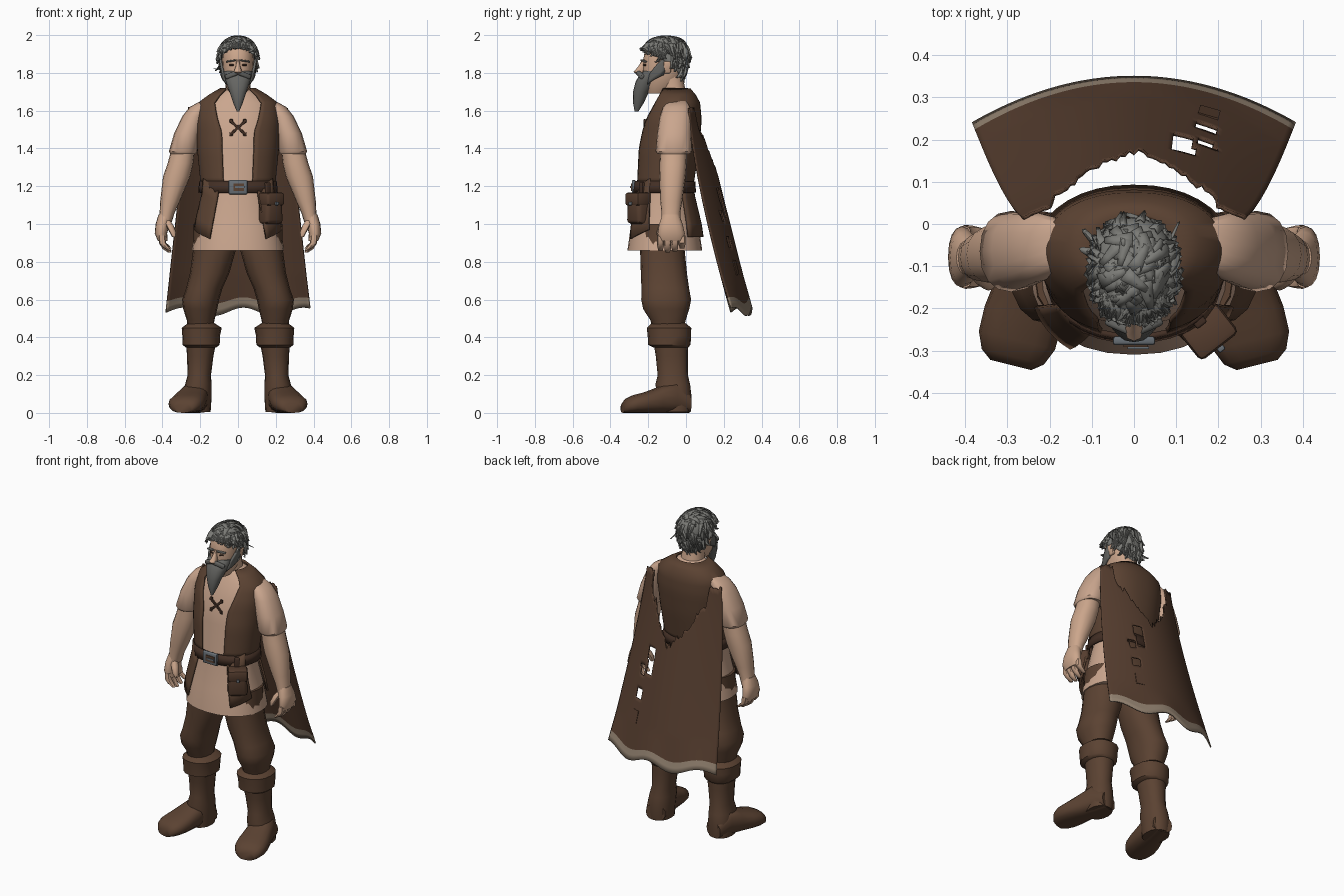
import bpy, bmesh, math, random
from math import sin, cos, pi, radians
from mathutils import Matrix, Vector

random.seed(4)
if "Cube" in bpy.data.objects:
    bpy.data.objects.remove(bpy.data.objects["Cube"])


def material(name, *rgb):
    m = bpy.data.materials.new(name)
    m.use_nodes = True
    m.diffuse_color = (*rgb, 1)
    m.node_tree.nodes["Principled BSDF"].inputs["Base Color"].default_value = (*rgb, 1)
    return m


SKIN = material("skin", .60, .38, .26)
LINEN = material("linen", .59, .38, .27)
BROWN = material("brown cloth", .105, .055, .032)
CAPE = material("cape brown", .092, .047, .028)
BELT = material("dark leather", .055, .028, .018)
HAIR = material("grey hair", .2, .2, .185)
BEARD = material("dark grey beard", .13, .13, .122)
TRIM = material("pale trim", .3, .23, .168)
METAL = material("buckle metal", .14, .16, .18)


def finish(name, bm, mats, mirror=False, thick=0, angle=45):
    bmesh.ops.recalc_face_normals(bm, faces=bm.faces)
    me = bpy.data.meshes.new(name)
    bm.to_mesh(me)
    bm.free()
    for m in mats if isinstance(mats, list) else [mats]:
        me.materials.append(m)
    me.shade_smooth()
    me.set_sharp_from_angle(angle=radians(angle))
    ob = bpy.data.objects.new(name, me)
    bpy.context.collection.objects.link(ob)
    if thick:
        mod = ob.modifiers.new("thickness", "SOLIDIFY")
        mod.thickness, mod.offset = thick, 1
    if mirror:
        ob.modifiers.new("mirror", "MIRROR")


def loft(name, rings, mat, sides=16, mirror=False, matrix=None, power=.9):
    """Skin over oval rings given as x, y, z, half width, half depth."""
    bm = bmesh.new()
    def soft(c):
        return math.copysign(abs(c) ** power, c)
    loops = []
    for x, y, z, rx, ry in rings:
        loops.append([bm.verts.new((x + rx * soft(sin(2 * pi * i / sides)),
                                    y - ry * soft(cos(2 * pi * i / sides)), z)) for i in range(sides)])
    for a, b in zip(loops, loops[1:]):
        for i in range(sides):
            j = (i + 1) % sides
            bm.faces.new((a[i], a[j], b[j], b[i]))
    bm.faces.new(loops[0])
    bm.faces.new(loops[-1])
    if matrix:
        bm.transform(matrix)
    finish(name, bm, mat, mirror)


def grid(bm, cols, rows, fn):
    """Sheet of faces from fn(u, v); returns faces by row."""
    vs = [[bm.verts.new(fn(i / cols, j / rows)) for i in range(cols + 1)] for j in range(rows + 1)]
    return [[bm.faces.new((vs[j][i], vs[j][i + 1], vs[j + 1][i + 1], vs[j + 1][i]))
             for i in range(cols)] for j in range(rows)]


def on_profile(profile, angle, z, grow=0, power=.9):
    """Point on a lofted body at an angle from the front."""
    z = min(max(z, profile[0][2]), profile[-1][2])
    for lo, hi in zip(profile, profile[1:]):
        if z <= hi[2]:
            break
    t = (z - lo[2]) / (hi[2] - lo[2])
    x, y, _, rx, ry = [a + (b - a) * t for a, b in zip(lo, hi)]
    s, c = [math.copysign(abs(k) ** power, k) for k in (sin(angle), cos(angle))]
    return Vector((x + (rx + grow) * s, y - (ry + grow) * c, z))


def shell(name, profile, fn, mat, cols, rows, grow=.01, thick=.012, mirror=False):
    bm = bmesh.new()
    grid(bm, cols, rows, lambda u, v: on_profile(profile, *fn(u, v), grow))
    finish(name, bm, mat, mirror, thick)


def block(name, centre, size, mat, turn=(0, 0, 0), bevel=0, mirror=False, taper=1):
    bm = bmesh.new()
    bmesh.ops.create_cube(bm, size=1)
    for v in bm.verts:
        if v.co.z > 0:
            v.co.x *= taper
    bmesh.ops.scale(bm, vec=size, verts=bm.verts)
    if bevel:
        bmesh.ops.bevel(bm, geom=bm.edges[:], offset=bevel, segments=2, affect="EDGES", profile=.5)
    rot = Matrix.Identity(4)
    for axis, a in zip("XYZ", turn):
        rot = Matrix.Rotation(radians(a), 4, axis) @ rot
    bm.transform(Matrix.Translation(centre) @ rot)
    finish(name, bm, mat, mirror)


# Trousers, boots and feet
loft("trouser_leg", [(.198, -.095, .43, .065, .08), (.198, -.095, .49, .073, .093), (.2, -.105, .55, .09, .122),
     (.198, -.105, .6, .098, .132), (.178, -.11, .66, .096, .126), (.15, -.117, .74, .104, .122),
     (.125, -.125, .86, .113, .118), (.12, -.12, 1, .115, .12)], BROWN, mirror=True)
loft("boot", [(.215, -.06, .005, .07, .085), (.215, -.06, .08, .075, .09), (.21, -.07, .15, .07, .092),
     (.205, -.07, .2, .062, .08), (.2, -.075, .3, .07, .085), (.196, -.08, .36, .078, .09)], BROWN, mirror=True)
loft("boot_cuff", [(.196, -.08, .345, .078, .09), (.195, -.088, .36, .098, .112), (.195, -.088, .41, .1, .115),
     (.192, -.09, .45, .106, .118), (.195, -.092, .475, .07, .09)], BROWN, mirror=True)
foot_turn = Matrix.Translation((.205, .015, 0)) @ Matrix.Rotation(radians(14), 4, "Z") @ Matrix.Rotation(pi / 2, 4, "X")
loft("foot", [(0, h / 2, d, w, h / 2) for d, w, h in
     ((0, .06, .1), (.08, .074, .17), (.16, .083, .14), (.24, .094, .11), (.3, .093, .095), (.34, .076, .075),
      (.36, .05, .05))], BROWN, mirror=True, matrix=foot_turn, power=.8)

# Tunic body
TORSO = [(0, -.112, .86, .245, .198), (0, -.113, 1, .22, .178), (0, -.115, 1.2, .175, .132),
         (0, -.095, 1.4, .195, .143), (0, -.073, 1.55, .203, .134), (0, -.055, 1.64, .188, .108),
         (0, -.055, 1.69, .115, .08), (0, -.06, 1.715, .068, .06)]
loft("tunic", TORSO, LINEN, sides=28)


# Open vest with slit front, and its skirts below the belt
def vest_at(u, v):
    z = 1.21 + .5 * v
    gap = .37 + .8 * max(0, v - .55)
    return gap + u * (2 * pi - 2 * gap), z


shell("vest", TORSO, vest_at, BROWN, 40, 14)
shell("vest_front_skirt", TORSO, lambda u, v: (.58 - .1 * v + u * .62, .92 + .27 * v + .05 * u), BROWN, 6, 4, .016, mirror=True)
shell("vest_back_skirt", TORSO, lambda u, v: (2.2 + u * 1.9, .93 + .28 * v), BROWN, 12, 4, grow=.006)
shell("belt", TORSO, lambda u, v: (u * 2 * pi, 1.165 + .06 * v), BELT, 32, 1, grow=.014, thick=.014)

# Buckle, pouch and lacing
block("buckle", (0, -.277, 1.195), (.1, .02, .075), METAL, bevel=.006)
block("buckle_inset", (.004, -.288, 1.195), (.058, .008, .038), BROWN)
block("buckle_prong", (.01, -.293, 1.195), (.05, .006, .01), METAL)
block("pouch", (.172, -.25, 1.08), (.118, .088, .16), CAPE, (0, 0, 38), .022, taper=.85)
block("pouch_flap", (.176, -.255, 1.132), (.115, .092, .07), CAPE, (0, 0, 38), .014)
block("pouch_button", (.206, -.295, 1.108), (.018, .015, .018), METAL, (0, 0, 38), .004)
block("pouch_loop", (.15, -.225, 1.18), (.03, .04, .08), BELT, (0, 0, 38), .005)
for side in (-1, 1):
    block("lace", (0, -.22, 1.51), (.105, .012, .014), BELT, (0, 42 * side, 0), .003)
for z in (1.475, 1.545):
    block("lace_knot", (.036, -.218, z), (.018, .014, .02), BELT, bevel=.004, mirror=True)

# Sleeves, arms and hands
loft("sleeve", [(.29, -.065, 1.37, .068, .085), (.291, -.065, 1.385, .075, .096), (.268, -.062, 1.48, .07, .09),
     (.235, -.055, 1.57, .06, .083), (.205, -.05, 1.62, .05, .07), (.17, -.045, 1.65, .03, .05)], LINEN, mirror=True)
loft("arm", [(.39, -.08, 1.0, .036, .05), (.375, -.08, 1.06, .04, .05), (.36, -.078, 1.12, .052, .058),
     (.325, -.072, 1.25, .072, .07), (.305, -.068, 1.32, .068, .072), (.285, -.065, 1.42, .06, .07)], SKIN, mirror=True)
loft("palm", [(.398, -.078, .91, .026, .064), (.408, -.078, .95, .033, .072), (.4, -.08, 1.0, .036, .062),
     (.385, -.08, 1.05, .036, .045)], SKIN, mirror=True)
for k in range(4):
    y, drop = -.135 + k * .038, (.01, 0, .005, .02)[k]
    loft("finger", [(.362, y, .85 + drop, .01, .012), (.382, y, .868 + drop, .017, .017),
         (.4, y, .9, .019, .019), (.403, y, .94, .017, .017)], SKIN, 8, True)
loft("thumb", [(.338, -.14, .93, .01, .012), (.345, -.14, .955, .017, .018), (.36, -.125, .99, .02, .022),
     (.382, -.1, 1.03, .016, .02)], SKIN, 8, True)

# Neck, head and face
loft("neck", [(0, -.06, 1.6, .085, .075), (0, -.065, 1.69, .068, .066), (0, -.085, 1.78, .065, .068)], SKIN)
HEAD = [(0, -.15, 1.69, .04, .055), (0, -.135, 1.73, .065, .085), (0, -.12, 1.8, .08, .108),
        (0, -.113, 1.87, .084, .114), (0, -.108, 1.93, .08, .106), (0, -.105, 1.96, .064, .085),
        (0, -.105, 1.978, .04, .055), (0, -.105, 1.985, .01, .014)]
loft("head", HEAD, SKIN, 20)
loft("nose", [(0, -.24, 1.79, .014, .018), (0, -.25, 1.805, .022, .028), (0, -.234, 1.835, .012, .018),
     (0, -.222, 1.87, .008, .01)], SKIN, 8)
block("eye", (.034, -.218, 1.842), (.026, .012, .009), BELT, (0, 0, 18), .003, True)
block("eyebrow", (.038, -.224, 1.863), (.052, .02, .008), HAIR, (0, 8, 20), .003, True)
block("ear", (.088, -.1, 1.83), (.02, .04, .065), SKIN, (0, 10, 0), .008, True)

# Beard, moustache and sideburns
loft("beard", [(0, -.262, 1.595, .006, .01), (0, -.252, 1.64, .026, .028), (0, -.238, 1.7, .046, .042),
     (0, -.212, 1.75, .064, .056), (0, -.187, 1.79, .076, .06), (0, -.165, 1.81, .078, .06)], BEARD, 14)
block("moustache", (.033, -.242, 1.79), (.075, .024, .026), BEARD, (0, 22, 24), .008, True)
shell("sideburn", HEAD, lambda u, v: (.8 + .8 * u + .15 * v, 1.74 + .05 * u + (.055 + .07 * u) * v), BEARD, 5, 4, .003, .012, True)


# Hair cap with overlapping locks
def hairline(angle):
    front = (1 + cos(angle)) / 2
    return 1.755 + .188 * front ** .8


shell("hair_cap", HEAD, lambda u, v: (2 * pi * u, hairline(2 * pi * u) + (1.985 - hairline(2 * pi * u)) * v),
      HAIR, 28, 7, .006, .01)
bm = bmesh.new()
for n in range(150):
    angle = random.uniform(0, 2 * pi)
    top = random.uniform(hairline(angle) + .02, 1.965)
    length, width, lean = random.uniform(.05, .09), random.uniform(.07, .16), random.uniform(-.3, .3)
    flare = random.uniform(.004, .014) + (.032 if abs(sin(angle)) > .8 and top < 1.88 else 0)
    grid(bm, 2, 3, lambda u, v: on_profile(
        HEAD, angle + lean * v + (u - .5) * 2 * width * (1 - .75 * v),
        max(top - length * v, hairline(angle) - .012), .014 + flare * v * v + .006 * sin(pi * u)))
finish("hair_locks", bm, HAIR, thick=.003, angle=30)


# Tousled strands lying over the crown
def crown_at(x, y, lift):
    r = min(1, math.hypot(x / .092, y / .12))
    return x, y - .105, 1.928 + .062 * math.sqrt(1 - r * r) + lift


bm = bmesh.new()
for n in range(75):
    a, r = random.uniform(0, 2 * pi), math.sqrt(random.random()) * .72
    start, way = Vector((.09 * r * sin(a), .118 * r * cos(a))), Vector((1, 0))
    way.rotate(Matrix.Rotation(random.uniform(0, 2 * pi), 2))
    across = Vector((-way.y, way.x)) * random.uniform(.012, .024)
    lift = random.uniform(0, .006)
    grid(bm, 2, 3, lambda u, v: crown_at(*(start + way * (v - .5) * .065 + across * (u - .5) * 2 * (1 - .6 * v)), lift))
finish("crown_strands", bm, HAIR, thick=.003, angle=30)

# Torn cape with wavy pale hem and worn holes
COLS, ROWS, BAND = 56, 44, 32
jag = [random.uniform(-.03, .03) for _ in range(COLS + 1)]


def cape_at(u, v):
    s, row, rough = 2 * u - 1, round(v * ROWS), jag[round(u * COLS)]
    tear = 1.23 + .3 * (abs(s) / .72) ** 1.2 + rough
    high = 1.61 + rough / 3 if abs(s) > .74 else tear
    if row <= 2:
        z = .535 + .03 * row
    elif row <= BAND:
        z = .595 + .595 * (row - 2) / (BAND - 2)
    else:
        z = 1.19 + (high - 1.19) * (row - BAND) / (ROWS - BAND)
    t = max(0, (1.62 - z) / 1.05)
    edge, middle = .01 + .215 * t ** 1.4, .07 + .265 * t
    wave = .022 * sin(7.5 * s + 1) * max(0, 1 - 5 * v)
    return s * (.26 + .116 * t), edge + (middle - edge) * (1 - s * s), z + wave


bm = bmesh.new()
rows = grid(bm, COLS, ROWS, cape_at)
for row in rows[:2]:
    for f in row:
        f.material_index = 1
holes = [(.115, 1.11, .026, .075), (.168, 1.04, .022, .022), (.168, .91, .027, .03)]
worn = [f for f in bm.faces for x, z, w, h in holes
        if abs(f.calc_center_median().x - x) < w and abs(f.calc_center_median().z - z) < h]
bmesh.ops.delete(bm, geom=worn, context="FACES")
finish("cape", bm, [CAPE, TRIM], thick=.008)
block("cape_patch", (.178, .264, .77), (.05, .006, .08), CAPE, (14, 0, -16))
